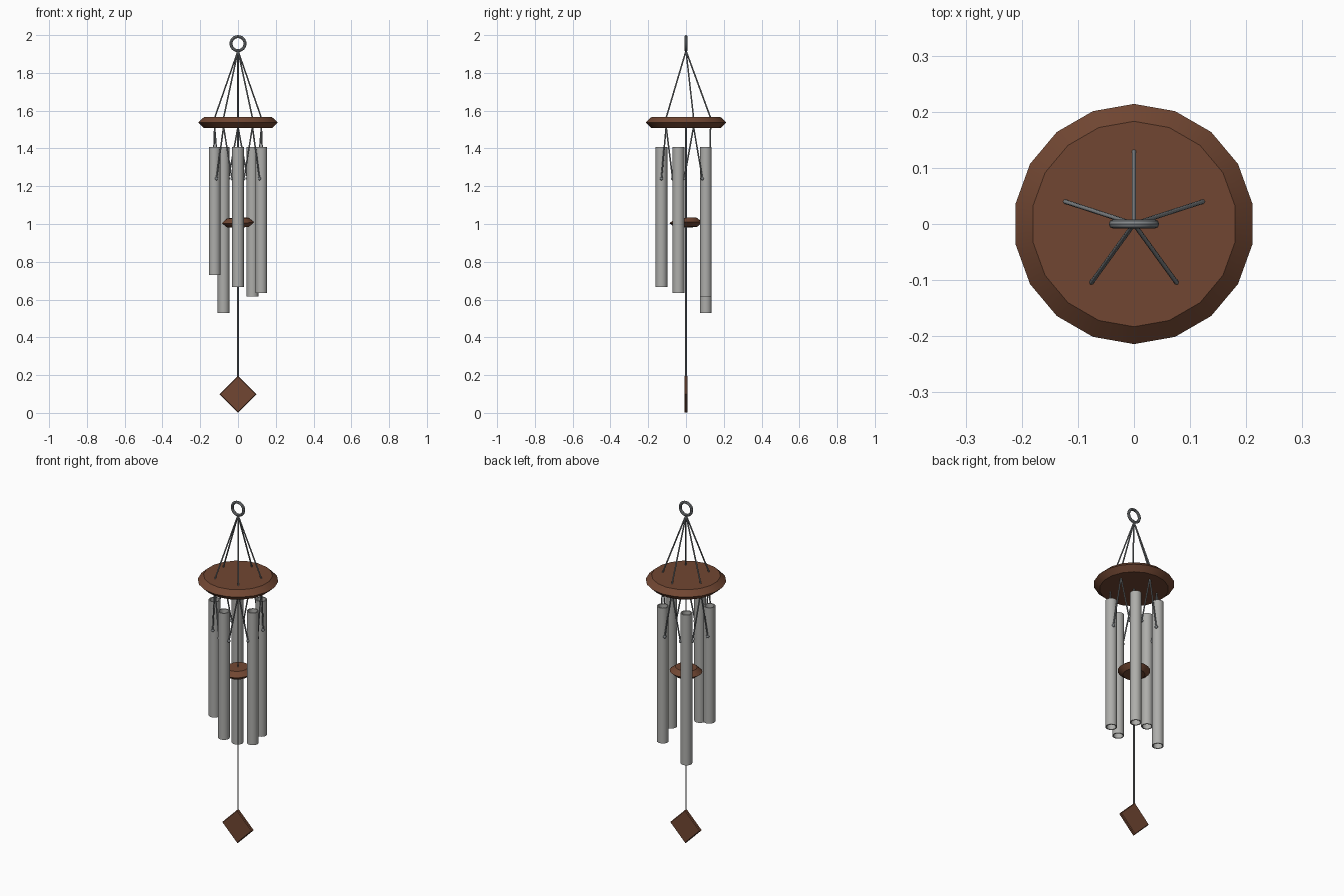
import bpy, bmesh, math
from mathutils import Vector, Matrix

if "Cube" in bpy.data.objects:
    bpy.data.objects.remove(bpy.data.objects["Cube"])


def material(name, rgb):
    m = bpy.data.materials.new(name)
    m.diffuse_color = (*rgb, 1)
    m.use_nodes = True
    m.node_tree.nodes["Principled BSDF"].inputs["Base Color"].default_value = m.diffuse_color
    return m


WOOD = material("brown_wood", (0.165, 0.062, 0.032))
METAL = material("pale_metal", (0.42, 0.42, 0.405))
CORD = material("grey_cord", (0.22, 0.235, 0.245))


def finish(name, bm, mat, angle=35):
    bmesh.ops.recalc_face_normals(bm, faces=bm.faces)
    me = bpy.data.meshes.new(name)
    bm.to_mesh(me)
    bm.free()
    me.materials.append(mat)
    me.shade_smooth()
    me.set_sharp_from_angle(angle=math.radians(angle))
    ob = bpy.data.objects.new(name, me)
    bpy.context.collection.objects.link(ob)
    return ob


def lathe(name, profile, sides, mat, closed=False, start=90):
    """Spin an (r, z) profile round z; open profiles get flat caps."""
    bm = bmesh.new()
    rings = []
    for r, z in profile:
        rings.append([bm.verts.new((r * math.cos(a), r * math.sin(a), z)) for a in
                      (math.radians(start) + math.tau * i / sides for i in range(sides))])
    pairs = list(zip(rings, rings[1:]))
    if closed:
        pairs.append((rings[-1], rings[0]))
    else:
        bm.faces.new(rings[0])
        bm.faces.new(rings[-1])
    for a, b in pairs:
        for i in range(sides):
            j = (i + 1) % sides
            bm.faces.new((a[i], a[j], b[j], b[i]))
    return finish(name, bm, mat)


def cord(name, a, b, radius=0.004):
    a, b = Vector(a), Vector(b)
    bm = bmesh.new()
    rot = (b - a).to_track_quat('Z', 'Y').to_matrix().to_4x4()
    bmesh.ops.create_cone(bm, cap_ends=True, segments=8, radius1=radius, radius2=radius,
                          depth=(b - a).length, matrix=Matrix.Translation((a + b) / 2) @ rot)
    return finish(name, bm, CORD, 50)


def polar(r, deg, z):
    a = math.radians(deg)
    return Vector((r * math.cos(a), r * math.sin(a), z))


# Hanging ring, facing the front
ring = lathe("hanging_ring",
             [(0.037 + 0.008 * math.cos(t), 0.008 * math.sin(t))
              for t in (math.tau * k / 8 for k in range(8))], 24, CORD, closed=True)
ring.data.shade_smooth()
ring.rotation_euler = (math.pi / 2, 0, 0)
ring.location = (0, 0, 1.955)

# Top disc and striker, both with a pointed rim
lathe("top_disc", [(0.183, 1.508), (0.214, 1.537), (0.183, 1.566)], 18, WOOD)
striker = lathe("striker", [(0.058, -0.024), (0.087, 0), (0.058, 0.024)], 18, WOOD)
striker.location = (0, 0, 1.007)
striker.rotation_euler = (math.radians(2), math.radians(-2), 0)

# Centre cord carrying the striker and the wind sail
cord("centre_cord", (0, 0, 1.52), (0, 0, 0.18))

# Diamond wind sail
bm = bmesh.new()
bmesh.ops.create_cube(bm, size=1)
side = 0.098 * math.sqrt(2)
bmesh.ops.scale(bm, vec=(side, 0.018, side), verts=bm.verts)
bmesh.ops.bevel(bm, geom=[e for e in bm.edges if abs(e.verts[0].co.y - e.verts[1].co.y) < 1e-4],
                offset=0.004, segments=1, affect='EDGES')
bmesh.ops.rotate(bm, verts=bm.verts, cent=(0, 0, 0), matrix=Matrix.Rotation(math.pi / 4, 3, 'Y'))
bmesh.ops.translate(bm, verts=bm.verts, vec=(0, 0, 0.099))
finish("wind_sail", bm, WOOD, 30)

# Tubes with side knots; every anchor sits between two tubes and feeds both
TUBE_BOTTOMS = [0.667, 0.635, 0.616, 0.529, 0.73]
R, TOP, HOLE = 0.13, 1.407, 1.24
for i, bottom in enumerate(TUBE_BOTTOMS):
    ang = -90 + 72 * i
    tube = lathe(f"chime_tube_{i + 1}",
                 [(0.031, bottom), (0.031, TOP), (0.025, TOP), (0.025, bottom)],
                 20, METAL, closed=True)
    tube.location = polar(R, ang, 0)

    for s, label in ((-1, "a"), (1, "b")):
        tangent = polar(1, ang + 90 * s, 0)
        knot = polar(R, ang, HOLE) + tangent * 0.032
        cord(f"tube_cord_{i + 1}{label}", polar(R, ang + 36 * s, 1.515), knot)
        bm = bmesh.new()
        bmesh.ops.create_uvsphere(bm, u_segments=10, v_segments=6, radius=0.009,
                                  matrix=Matrix.Translation(knot))
        finish(f"tube_knot_{i + 1}{label}", bm, CORD, 60)

    # Suspension cord from the ring to the disc
    cord(f"suspension_cord_{i + 1}", (0, 0, 1.917), polar(R, ang + 36, 1.562))
